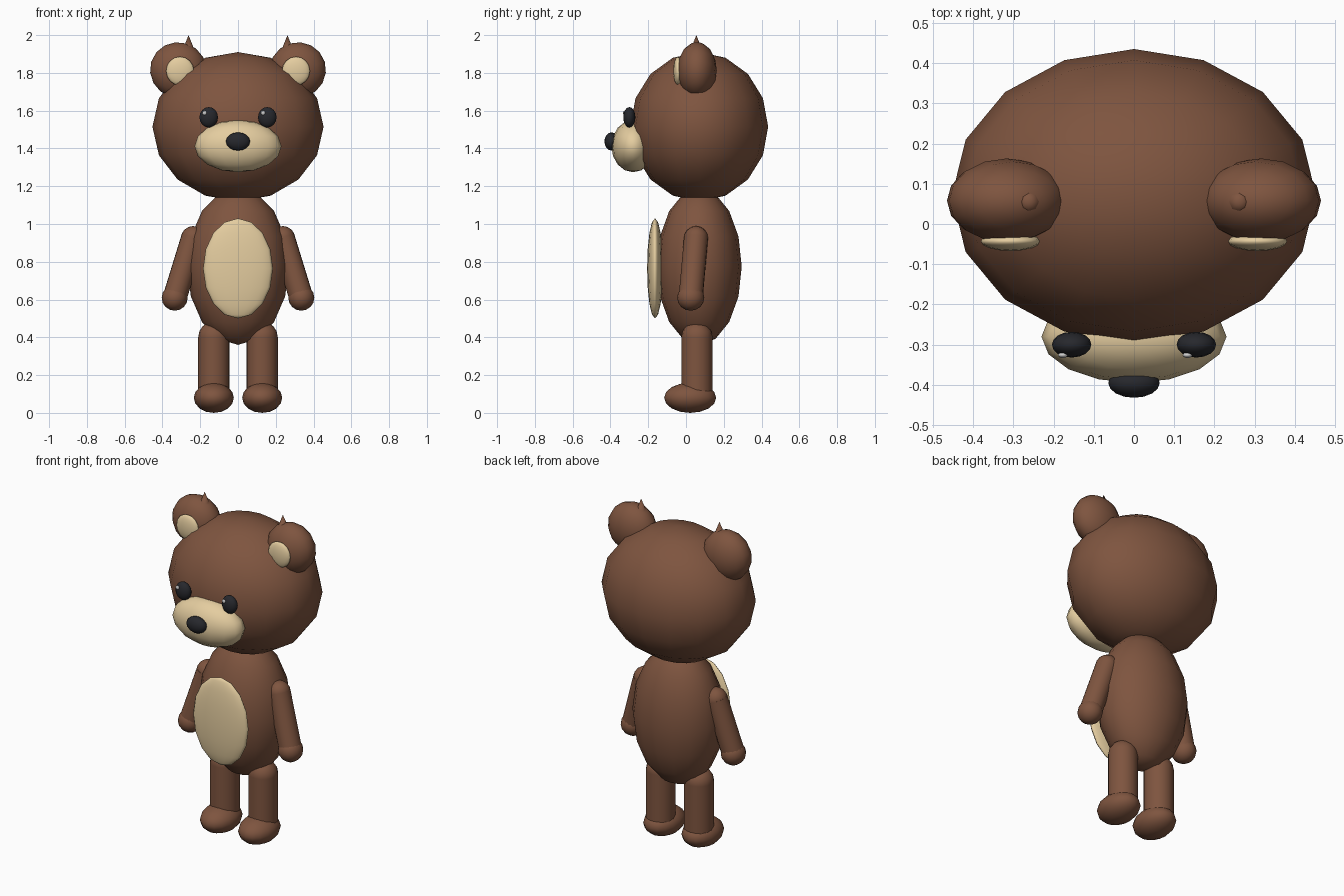
import bpy
from math import radians
from mathutils import Vector

if "Cube" in bpy.data.objects:
    bpy.data.objects.remove(bpy.data.objects["Cube"])


def material(name, rgb):
    m = bpy.data.materials.new(name)
    m.diffuse_color = (*rgb, 1)
    m.use_nodes = True
    m.node_tree.nodes["Principled BSDF"].inputs["Base Color"].default_value = m.diffuse_color
    return m


BROWN = material("brown_fur", (0.21, 0.09, 0.05))
CREAM = material("cream_fur", (0.78, 0.61, 0.35))
BLACK = material("black", (0.02, 0.021, 0.026))
WHITE = material("white", (0.95, 0.95, 0.95))


def finish(name, mat):
    ob = bpy.context.object
    ob.name = name
    ob.data.materials.append(mat)
    bpy.ops.object.shade_smooth_by_angle(angle=radians(60))
    return ob


def ball(name, loc, size, mat, tilt=0):
    """Low-poly ellipsoid with the given half sizes."""
    bpy.ops.mesh.primitive_uv_sphere_add(segments=16, ring_count=8, radius=1,
                                         location=loc, rotation=(0, tilt, 0))
    bpy.context.object.scale = size
    return finish(name, mat)


def limb(name, a, b, r, mat):
    """Cylinder from a to b, with a rounded upper end at a."""
    a, b = Vector(a), Vector(b)
    d = a - b
    bpy.ops.mesh.primitive_cylinder_add(vertices=16, radius=r, depth=d.length,
                                        location=(a + b) / 2)
    bpy.context.object.rotation_euler = d.to_track_quat('Z', 'Y').to_euler()
    finish(name, mat)
    ball(name + "_top", a, (r, r, r), mat)


# Head and face
ball("head", (0, 0.07, 1.515), (0.453, 0.365, 0.395), BROWN)
ball("muzzle", (0, -0.28, 1.412), (0.23, 0.115, 0.138), CREAM)
ball("nose", (0, -0.395, 1.437), (0.064, 0.037, 0.048), BLACK)

# Torso and tummy patch
ball("body", (0, 0.07, 0.775), (0.27, 0.225, 0.415), BROWN)
ball("belly_patch", (0, -0.164, 0.765), (0.185, 0.042, 0.265), CREAM)

for side, s in (("right", -1), ("left", 1)):
    # Eye with a highlight on the same side of both eyes
    ball(side + "_eye", (s * 0.155, -0.3, 1.565), (0.049, 0.032, 0.054), BLACK)
    ball(side + "_eye_highlight", (s * 0.155 - 0.022, -0.326, 1.588),
         (0.012, 0.007, 0.012), WHITE)

    # Ear, pale inner ear and small tuft
    ball(side + "_ear", (s * 0.316, 0.058, 1.815), (0.15, 0.105, 0.147),
         BROWN, tilt=radians(-17 * s))
    ball(side + "_inner_ear", (s * 0.307, -0.043, 1.81), (0.074, 0.024, 0.076), CREAM)
    bpy.ops.mesh.primitive_cone_add(vertices=8, radius1=0.032, depth=0.08,
                                    location=(s * 0.262, 0.055, 1.96))
    finish(side + "_ear_tuft", BROWN)

    # Arm and hand
    hand = (s * 0.335, 0.025, 0.61)
    limb(side + "_arm", (s * 0.238, 0.053, 0.925), hand, 0.064, BROWN)
    ball(side + "_hand", hand, (0.069, 0.072, 0.069), BROWN)

    # Leg and foot
    limb(side + "_leg", (s * 0.128, 0.058, 0.4), (s * 0.128, 0.058, 0.1), 0.083, BROWN)
    ball(side + "_foot", (s * 0.128, 0.022, 0.08), (0.106, 0.138, 0.08), BROWN)
